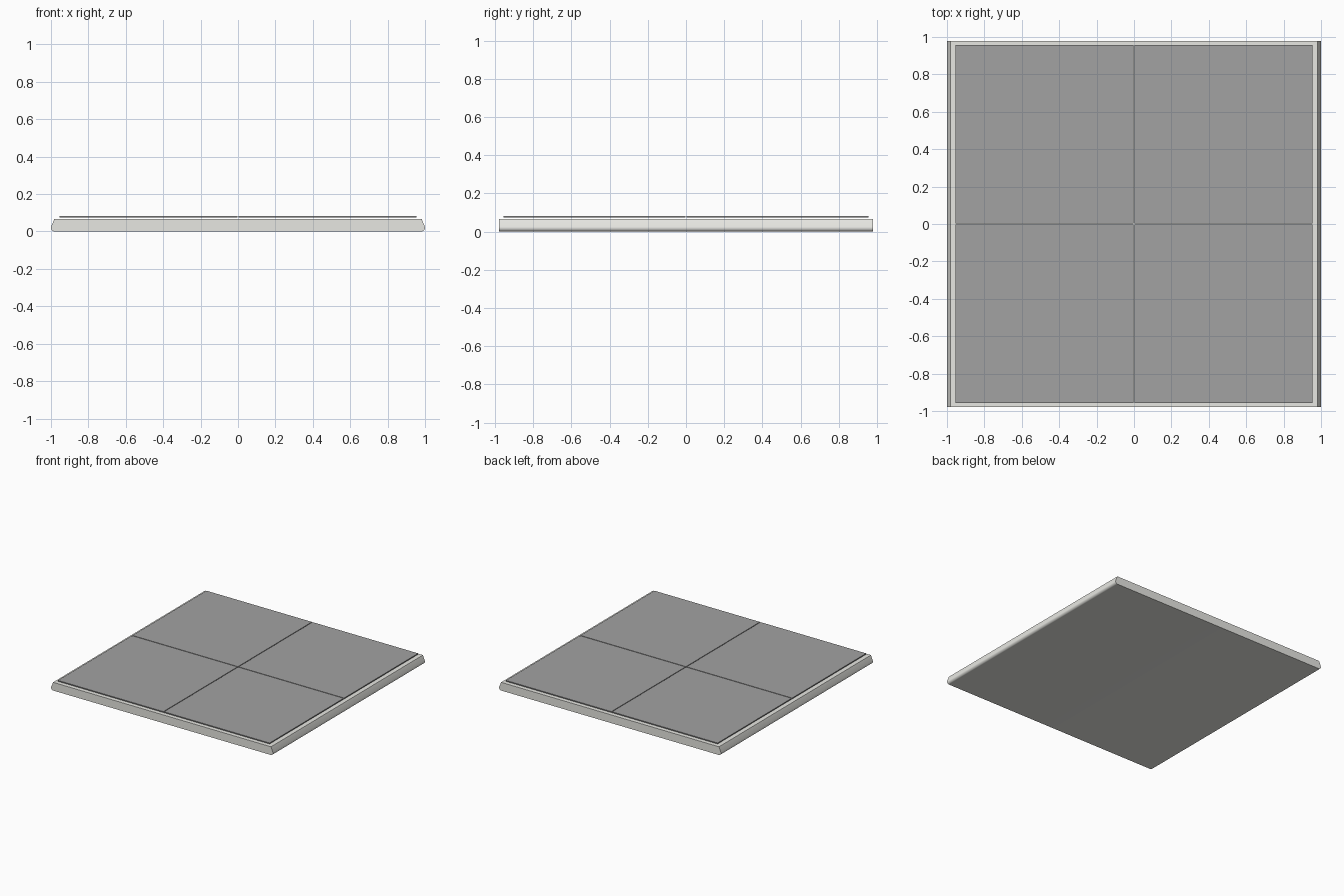
import bpy, bmesh, math

if "Cube" in bpy.data.objects:
    bpy.data.objects.remove(bpy.data.objects["Cube"])


def new_object(name, bm):
    bmesh.ops.recalc_face_normals(bm, faces=bm.faces)
    mesh = bpy.data.meshes.new(name)
    bm.to_mesh(mesh)
    bm.free()
    obj = bpy.data.objects.new(name, mesh)
    bpy.context.collection.objects.link(obj)
    return obj


def material(name, rgb):
    mat = bpy.data.materials.new(name)
    mat.diffuse_color = (*rgb, 1)
    mat.use_nodes = True
    mat.node_tree.nodes["Principled BSDF"].inputs["Base Color"].default_value = mat.diffuse_color
    return mat


# Base slab: tapered profile with rounded lower corners, extruded along y
half_depth = 0.978
radius = 0.02
right = [(0.98 + radius * math.sin(math.radians(a)),
          radius - radius * math.cos(math.radians(a))) for a in range(0, 106, 15)]
right.append((0.982, 0.067))
profile = right + [(-x, z) for x, z in reversed(right)]

bm = bmesh.new()
face = bm.faces.new([bm.verts.new((x, -half_depth, z)) for x, z in profile])
ext = bmesh.ops.extrude_face_region(bm, geom=[face])
moved = [v for v in ext["geom"] if isinstance(v, bmesh.types.BMVert)]
bmesh.ops.translate(bm, verts=moved, vec=(0, 2 * half_depth, 0))
base = new_object("base_slab", bm)
base.data.materials.append(material("pale_base", (0.80, 0.80, 0.76)))
bpy.context.view_layer.objects.active = base
base.select_set(True)
bpy.ops.object.shade_smooth_by_angle(angle=math.radians(20))

# Four thin top panels, separated by narrow seams and raised above the slab
panel_mat = material("panel_grey", (0.36, 0.36, 0.36))
inner, outer_x, outer_y = 0.003, 0.954, 0.956
bottom, top = 0.074, 0.082
for sx, side in ((-1, "left"), (1, "right")):
    for sy, end in ((-1, "front"), (1, "back")):
        bm = bmesh.new()
        bmesh.ops.create_cube(bm, size=1)
        bmesh.ops.scale(bm, verts=bm.verts,
                        vec=(outer_x - inner, outer_y - inner, top - bottom))
        bmesh.ops.translate(bm, verts=bm.verts,
                            vec=(sx * (outer_x + inner) / 2,
                                 sy * (outer_y + inner) / 2, (top + bottom) / 2))
        panel = new_object(f"top_panel_{end}_{side}", bm)
        panel.data.materials.append(panel_mat)
